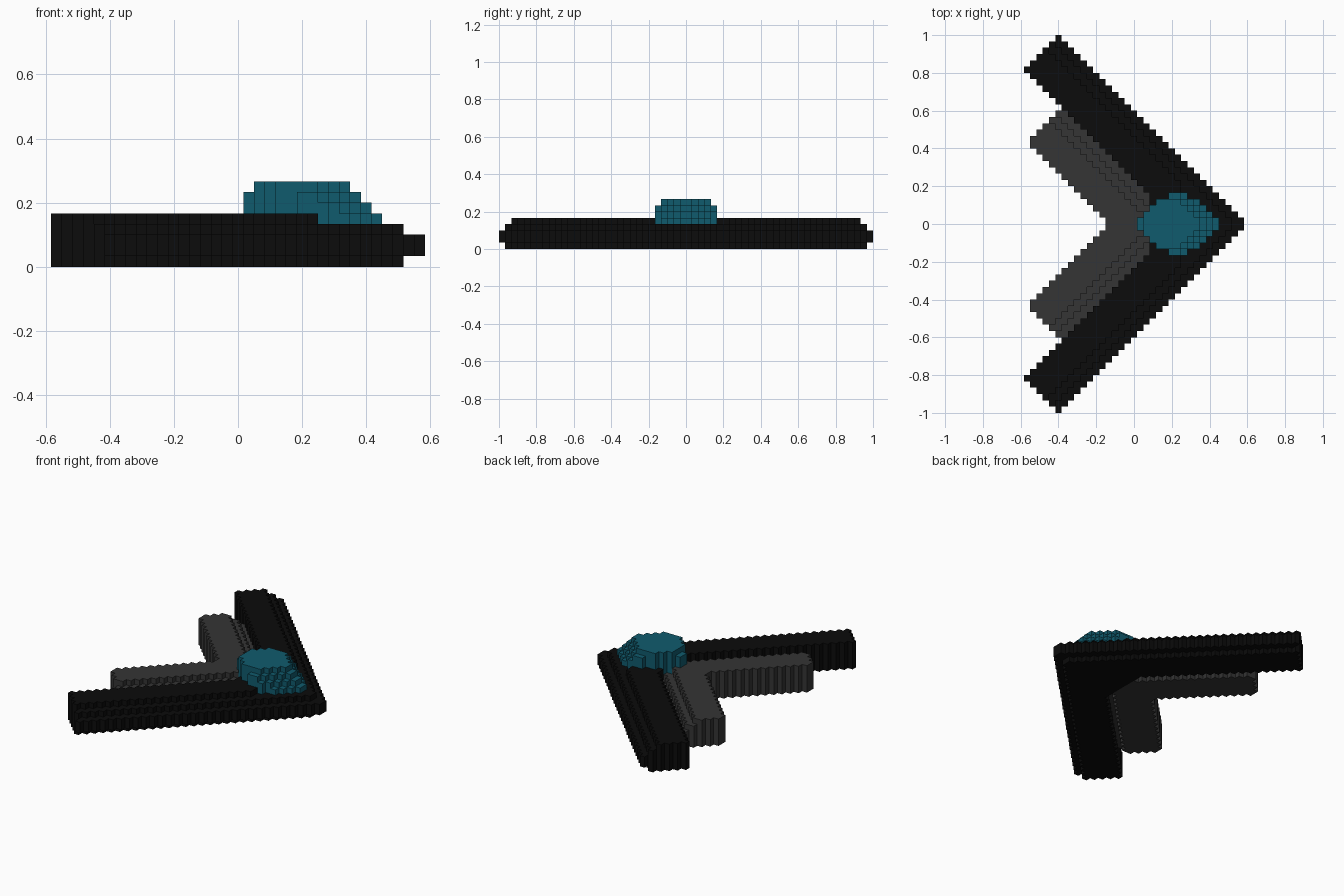
import bpy, bmesh

if "Cube" in bpy.data.objects:
    bpy.data.objects.remove(bpy.data.objects["Cube"])

# Stepped block model: cells of 1/30 unit, i along x, j = distance from centre line in y, k along z
S = 1 / 30
OUTER = [15, 17, 17, 15, 13]                  # leading edge of black arms, per layer
DOME = {4: (1, 13), 5: (1, 12), 6: (1, 11), 7: (2, 10)}   # canopy x range, per layer


def in_canopy(i, j, k):
    if k not in DOME:
        return False
    a, b = DOME[k]
    width = 4 if 6 <= i <= 8 and k < 7 else 3
    return a <= i <= b and j <= min(i - 1, b - i, width)


def in_main_wing(i, j, k):
    if not 0 <= k < 5 or j - i > 41 or i + j > OUTER[k]:
        return False
    if k == 4 and i > 7:
        return False
    return i + j >= 7 or i >= 3


def in_rear_wing(i, j, k):
    if not 0 <= k < 5 or j - i > 29 or i >= 3:
        return False
    return -4 <= i + j <= OUTER[k] - 11


def material(name, col):
    m = bpy.data.materials.new(name)
    m.diffuse_color = (*col, 1)
    m.use_nodes = True
    m.node_tree.nodes["Principled BSDF"].inputs["Base Color"].default_value = m.diffuse_color
    return m


PARTS = [
    ("canopy", in_canopy, material("deep teal", (0.005, 0.105, 0.155))),
    ("main_wing", in_main_wing, material("black", (0.0035, 0.0035, 0.0035))),
    ("rear_wing", in_rear_wing, material("dark grey", (0.035, 0.035, 0.035))),
]

# Fill the grid; the first matching part owns a cell, both halves mirrored in y
cells = {}
for i in range(-18, 19):
    for j in range(30):
        for k in range(8):
            for n, (_, test, _) in enumerate(PARTS):
                if test(i, j, k):
                    cells[i, j, k] = cells[i, -1 - j, k] = n
                    break


def face_corners(axis, sign):
    """Four corners of a cube side, wound outward."""
    u, v = (axis + 1) % 3, (axis + 2) % 3
    quad = []
    for a, b in ((0, 0), (1, 0), (1, 1), (0, 1)):
        c = [0, 0, 0]
        c[axis], c[u], c[v] = (sign > 0), a, b
        quad.append(c)
    return quad if sign > 0 else quad[::-1]


SIDES = []
for ax in range(3):
    for sg in (-1, 1):
        d = [0, 0, 0]
        d[ax] = sg
        SIDES.append((d, face_corners(ax, sg)))

# One mesh per part, made of the exposed cell sides only
for n, (name, _, mat) in enumerate(PARTS):
    bm = bmesh.new()
    for (i, j, k), owner in cells.items():
        if owner != n:
            continue
        for d, quad in SIDES:
            if (i + d[0], j + d[1], k + d[2]) in cells:
                continue
            bm.faces.new([bm.verts.new(((i - 0.5 + c[0]) * S, (j + c[1]) * S, (k + c[2]) * S))
                          for c in quad])
    bmesh.ops.remove_doubles(bm, verts=bm.verts, dist=S * 0.01)
    me = bpy.data.meshes.new(name)
    bm.to_mesh(me)
    bm.free()
    me.materials.append(mat)
    bpy.context.collection.objects.link(bpy.data.objects.new(name, me))
